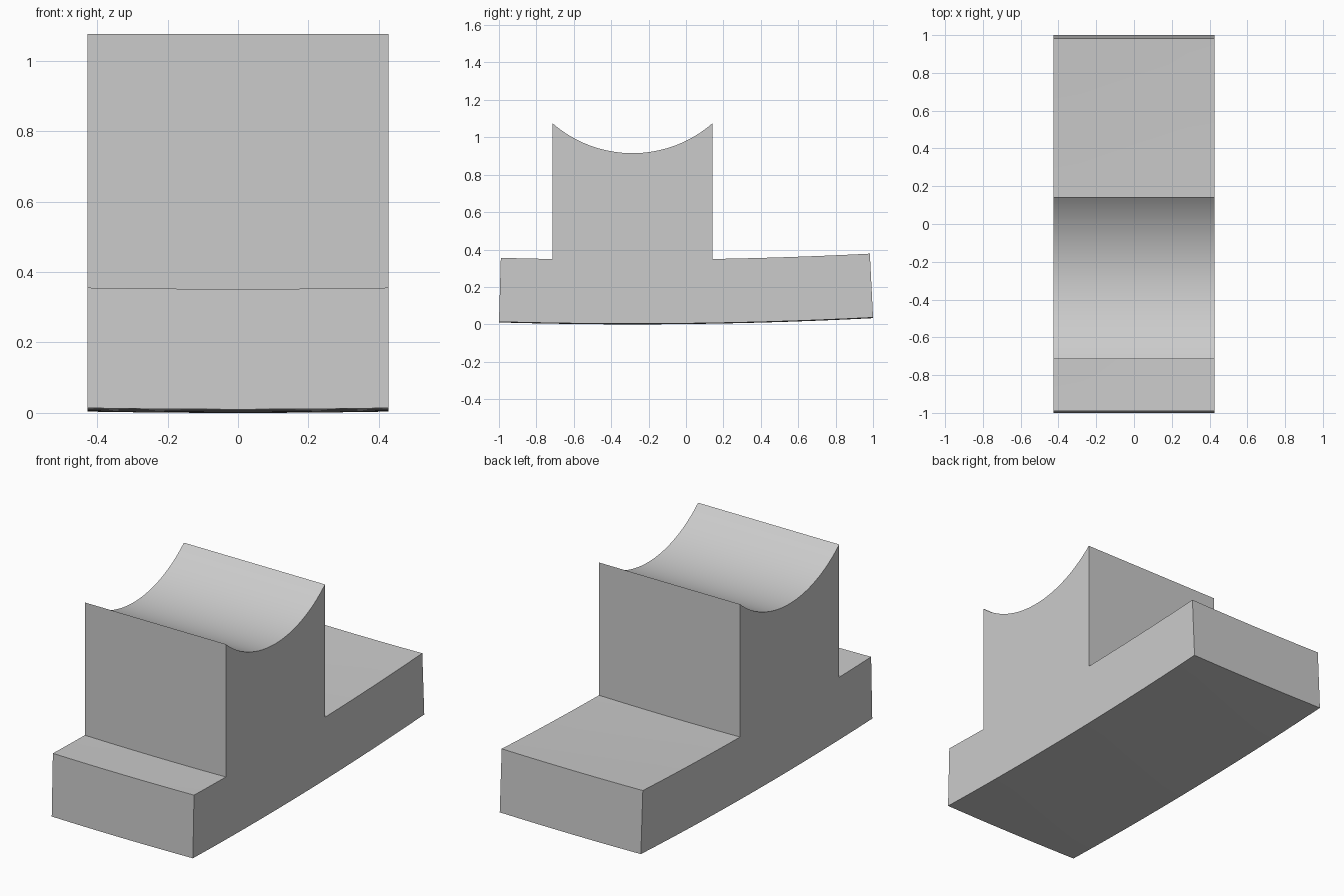
import bpy
import bmesh
import math

cube = bpy.data.objects.get("Cube")
if cube:
    bpy.data.objects.remove(cube, do_unlink=True)

HALF_W = 0.427              # half width of the whole solid
MID = -0.286                # centre of the block and of the base curvature
HALF_BLOCK = 0.428          # half depth of the block
THICK = 0.342               # thickness of the base
BASE_R = 25.0               # gentle spherical curve of the base
CRADLE_R, CRADLE_Z = 0.651, 1.566


def lerp(a, b, n):
    return [a + (b - a) * i / n for i in range(n + 1)]


def bowl(x, y):
    """Height of the slightly dished base surface."""
    return (x * x + (y - MID) ** 2) / (2 * BASE_R)


def profile(x):
    """Closed side outline at one position across the width."""
    front, back = MID - HALF_BLOCK, MID + HALF_BLOCK
    pts = [(y, bowl(x, y)) for y in lerp(-1, 1, 14)]                  # underside
    pts += [(y, bowl(x, y) + THICK) for y in lerp(0.983, back, 6)]    # rear deck
    a = math.asin(HALF_BLOCK / CRADLE_R)
    pts += [(MID + CRADLE_R * math.sin(t), CRADLE_Z - CRADLE_R * math.cos(t))
            for t in lerp(a, -a, 32)]                                 # cradle
    pts += [(y, bowl(x, y) + THICK) for y in lerp(front, -0.99, 3)]   # front deck
    return [(x, y, z) for y, z in pts]


# Sweep the outline across the width, then cap both sides
bm = bmesh.new()
rings = [[bm.verts.new(p) for p in profile(x)] for x in lerp(-HALF_W, HALF_W, 6)]
count = len(rings[0])
for r, s in zip(rings, rings[1:]):
    for i in range(count):
        j = (i + 1) % count
        bm.faces.new((r[i], r[j], s[j], s[i]))
bm.faces.new(rings[0])
bm.faces.new(rings[-1])
bmesh.ops.recalc_face_normals(bm, faces=bm.faces)

mesh = bpy.data.meshes.new("cradle_block")
bm.to_mesh(mesh)
bm.free()
obj = bpy.data.objects.new("cradle_block", mesh)
bpy.context.collection.objects.link(obj)

# Plain grey finish
grey = bpy.data.materials.new("plain_grey")
grey.use_nodes = True
colour = (0.6, 0.6, 0.6, 1)
grey.diffuse_color = colour
grey.node_tree.nodes["Principled BSDF"].inputs["Base Color"].default_value = colour
mesh.materials.append(grey)

bpy.ops.object.select_all(action='DESELECT')
obj.select_set(True)
bpy.context.view_layer.objects.active = obj
bpy.ops.object.shade_smooth_by_angle(angle=math.radians(30))
